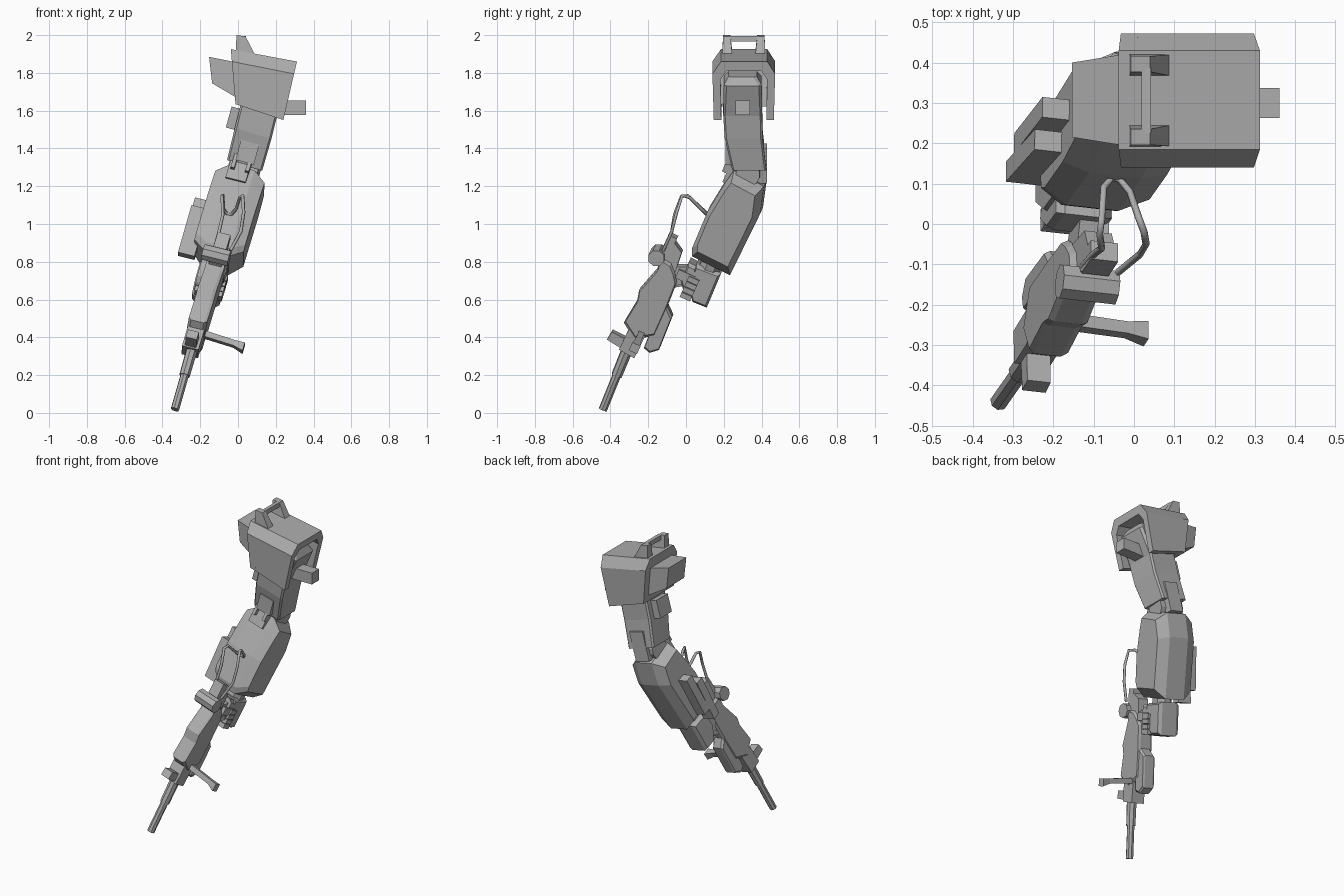
import bpy, bmesh, math
from mathutils import Vector, Matrix

if "Cube" in bpy.data.objects:
    bpy.data.objects.remove(bpy.data.objects["Cube"], do_unlink=True)

grey = bpy.data.materials.new("plain grey")
grey.use_nodes = True
grey.diffuse_color = (0.42, 0.42, 0.42, 1)
grey.node_tree.nodes["Principled BSDF"].inputs["Base Color"].default_value = (0.42, 0.42, 0.42, 1)

# Shared tilted frame of the forearm, hand and gun
UP = Vector((0.30, 0.45, 1)).normalized()
SIDE = (Vector((1, 0, 0)) - UP * UP.x).normalized()
FWD = UP.cross(SIDE)
FRAME = Matrix((SIDE, FWD, UP)).transposed()


def finish(name, bm):
    bmesh.ops.recalc_face_normals(bm, faces=bm.faces)
    me = bpy.data.meshes.new(name)
    bm.to_mesh(me)
    bm.free()
    me.materials.append(grey)
    ob = bpy.data.objects.new(name, me)
    bpy.context.collection.objects.link(ob)
    return ob


def loft(name, rings):
    """Skin a list of equal-length point rings and cap both ends."""
    bm = bmesh.new()
    vs = [[bm.verts.new(p) for p in r] for r in rings]
    n = len(rings[0])
    for a, b in zip(vs, vs[1:]):
        for i in range(n):
            bm.faces.new((a[i], a[(i + 1) % n], b[(i + 1) % n], b[i]))
    bm.faces.new(vs[0])
    bm.faces.new(vs[-1])
    return finish(name, bm)


def slab(name, yz, x0, w, chamfer=None):
    """Side profile given as (y, z), laid in the tilted frame, thickness 2w."""
    pts = []
    for y, z in yz:
        c = (y * -FWD.z + z * FWD.y) / math.hypot(UP.y, UP.z)
        pts.append(Vector((x0 + UP.x * c, y, z)))
    mid = sum(pts, Vector()) / len(pts)
    if chamfer:
        k, s = chamfer
        layers = [(-w, s), (-w * k, 1), (w * k, 1), (w, s)]
    else:
        layers = [(-w, 1), (w, 1)]
    return loft(name, [[mid + (p - mid) * s + SIDE * a for p in pts] for a, s in layers])


def box(name, centre, size, rot=FRAME, taper=1.0):
    hx, hy, hz = (v / 2 for v in size)
    rings = []
    for z, t in ((-hz, 1), (hz, taper)):
        rings.append([Vector(centre) + rot @ Vector((x * t, y * t, z))
                      for x, y in ((-hx, -hy), (hx, -hy), (hx, hy), (-hx, hy))])
    return loft(name, rings)


def rod(name, p, q, r1, r2=None, sides=8):
    p, q = Vector(p), Vector(q)
    rot = (q - p).to_track_quat('Z', 'Y').to_matrix()
    rings = []
    for c, r in ((p, r1), (q, r2 or r1)):
        rings.append([c + rot @ Vector((r * math.cos(t), r * math.sin(t), 0))
                      for t in (2 * math.pi * (i + .5) / sides for i in range(sides))])
    return loft(name, rings)


# Shoulder armour: arched shell open to the inner side and below
def arch(x_top, x_bot, zt, zb, inner=True):
    zs = zt - 0.065
    out = [(.147, zb), (.14, zs), (.185, zt), (.43, zt), (.472, zs), (.465, zb)]
    inn = [(.425, zb), (.43, zs - .03), (.40, zt - .05), (.215, zt - .05), (.182, zs - .03), (.187, zb)]
    return [Vector((x_bot + (x_top - x_bot) * (z - zb) / (zt - zb), y, z))
            for y, z in out + (inn if inner else [])]


loft("shoulder_shell", [arch(-.037, -.012, 1.925, 1.635), arch(.312, .24, 1.86, 1.55)])
loft("shoulder_outer_wall", [arch(-.038, -.013, 1.926, 1.634, False),
                             arch(.005, .03, 1.917, 1.622, False)])

# Outer wedge on the shoulder
loft("shoulder_wedge", [
    [(-.153, .215, 1.885), (-.153, .40, 1.885), (-.137, .40, 1.745), (-.137, .215, 1.745)],
    [(-.03, .195, 1.86), (-.03, .42, 1.86), (-.01, .42, 1.67), (-.01, .195, 1.67)]])

# Grab handle on top of the shoulder
for tag, y0, y1 in (("front", .192, .235), ("back", .42, .377)):
    prof = [(-.012, 1.91), (-.008, 2.0), (.04, 1.993), (.095, 1.885)]
    loft("handle_bracket_" + tag, [[(x, y0 if z < 1.95 else y0 + (y1 - y0) * .1, z) for x, z in prof],
                                   [(x, y1 + (y1 - y0) * .25 if z < 1.95 else y1, z) for x, z in prof]])
box("handle_bar", (.03, .306, 1.98), (.024, .16, .03), Matrix.Identity(3))

# Shoulder joint peg
box("shoulder_peg", (.25, .30, 1.615), (.22, .075, .075), Matrix.Identity(3))

# Upper arm
def ring(x, y, z, hx, hy, ch=.75):
    return [Vector((x + a * hx, y + b * hy, z - .3 * a * hx)) for a, b in
            ((-1, -ch), (-ch, -1), (ch, -1), (1, -ch), (1, ch), (ch, 1), (-ch, 1), (-1, ch))]


loft("upper_arm", [ring(.20, .30, 1.795, .06, .075), ring(.185, .30, 1.76, .095, .1, .85),
                   ring(.11, .30, 1.6, .097, .103, .9), ring(.08, .305, 1.48, .097, .1, .9),
                   ring(.035, .335, 1.31, .093, .09, .9)])
lean = Matrix.Rotation(.27, 3, 'Y')
box("upper_arm_outer_block", (-.025, .30, 1.56), (.05, .12, .115), lean)

# Elbow
rod("elbow_joint", Vector((.03, .335, 1.28)) - SIDE * .08, Vector((.03, .335, 1.28)) + SIDE * .08, .065, sides=12)
box("elbow_front_block", (.05, .245, 1.38), (.10, .07, .11), lean)
box("elbow_front_bracket", (.0, .25, 1.265), (.11, .07, .10), FRAME)
for s in (-1, 1):
    box("elbow_front_ear", Vector((.02, .225, 1.32)) + SIDE * .04 * s, (.02, .03, .08), FRAME)
box("elbow_back_guard", (.045, .395, 1.32), (.10, .065, .19), lean)

# Forearm
slab("forearm", [(.262, 1.30), (.42, 1.215), (.40, 1.07), (.24, .745), (.04, .845),
                 (.04, .89), (.12, 1.08), (.215, 1.235)], -.33, .135, (.5, .8))
slab("forearm_outer_rail_back", [(.26, 1.13), (.31, 1.11), (.22, .87), (.17, .89)], -.495, .045)
slab("forearm_outer_rail_front", [(.18, 1.09), (.23, 1.07), (.15, .82), (.10, .84)], -.495, .045)

# Wrist and hand
rod("wrist", (-.09, .15, .83), (-.13, .11, .73), .06)
slab("palm", [(.06, .80), (.19, .75), (.115, .57), (.04, .60), (.02, .70)], -.33, .075, (.7, .85))
slab("knuckles", [(.02, .81), (.06, .79), (.07, .62), (.0, .62), (-.02, .71)], -.325, .07, (.75, .8))
for i in range(4):
    box("finger", Vector((-.15, .015, .65)) + UP * (.032 * i - .02), (.15, .06, .028))
box("thumb", (-.085, .0, .72), (.035, .10, .05))

# Gun body
GX = -.30
slab("gun_receiver", [(-.145, .77), (-.125, .83), (-.075, .80), (-.055, .75), (-.045, .70), (-.10, .56),
                      (-.165, .415), (-.27, .40), (-.325, .485), (-.255, .60), (-.245, .655)],
     GX, .05, (.7, .93))
slab("gun_rear", [(-.15, .79), (-.10, .92), (-.066, .918), (-.02, .855), (-.055, .75), (-.09, .72)], GX, .035)
slab("gun_magazine", [(-.10, .58), (-.07, .515), (-.14, .34), (-.19, .325), (-.22, .35), (-.165, .495)],
     GX, .042, (.7, .9))
slab("gun_fore_block", [(-.20, .44), (-.27, .30), (-.35, .345), (-.30, .45)], GX, .045)
slab("gun_sight_plate", [(-.415, .395), (-.39, .435), (-.255, .365), (-.28, .31)], GX, .03)
slab("gun_grip", [(-.07, .78), (.01, .78), (.03, .70), (-.05, .68)], GX, .03)
slab("gun_trigger_guard", [(-.06, .70), (.0, .70), (-.01, .675), (-.07, .665)], GX, .015)

# Barrel in two steps
axis = Vector((-.334, -.44, .018))
top = Vector((-.225, -.285, .40))
step = axis.lerp(top, .47)
rod("gun_barrel_tip", axis, step, .023, sides=8)
rod("gun_barrel_base", step, top, .029, .032, sides=8)

# Sight cylinder and block
mid = Vector((-.115, -.15, .835))
rod("gun_sight_cylinder", mid - SIDE * .072, mid + SIDE * .072, .045)
box("gun_sight_block", (-.085, -.085, .90), (.07, .05, .09))

# Side foregrip with flared end
loft("gun_side_grip", [[Vector(c) + FWD * b * h + UP * u * h for b, u in ((-1, -1), (1, -1), (1, 1), (-1, 1))]
                       for c, h in (((-.21, -.235, .425), .017), ((-.02, -.262, .365), .016),
                                    ((.03, -.272, .342), .024))])

# Looped cable from gun to forearm
path = [(-.13, -.11, .85), (-.10, -.075, .96), (-.08, -.06, 1.05), (-.085, -.025, 1.145), (-.08, .01, 1.15),
        (-.075, .09, 1.075), (-.055, .115, 1.05), (-.035, .11, 1.05), (-.01, .08, 1.08), (.01, .02, 1.14),
        (.025, -.02, 1.15), (.03, -.05, 1.06), (.015, -.075, .96), (-.04, -.12, .86)]
cu = bpy.data.curves.new("cable", 'CURVE')
cu.dimensions = '3D'
cu.bevel_depth = .009
cu.bevel_resolution = 1
cu.use_fill_caps = True
sp = cu.splines.new('POLY')
sp.points.add(len(path) - 1)
for pt, co in zip(sp.points, path):
    pt.co = (*co, 1)
cu.materials.append(grey)
bpy.context.collection.objects.link(bpy.data.objects.new("cable", cu))
